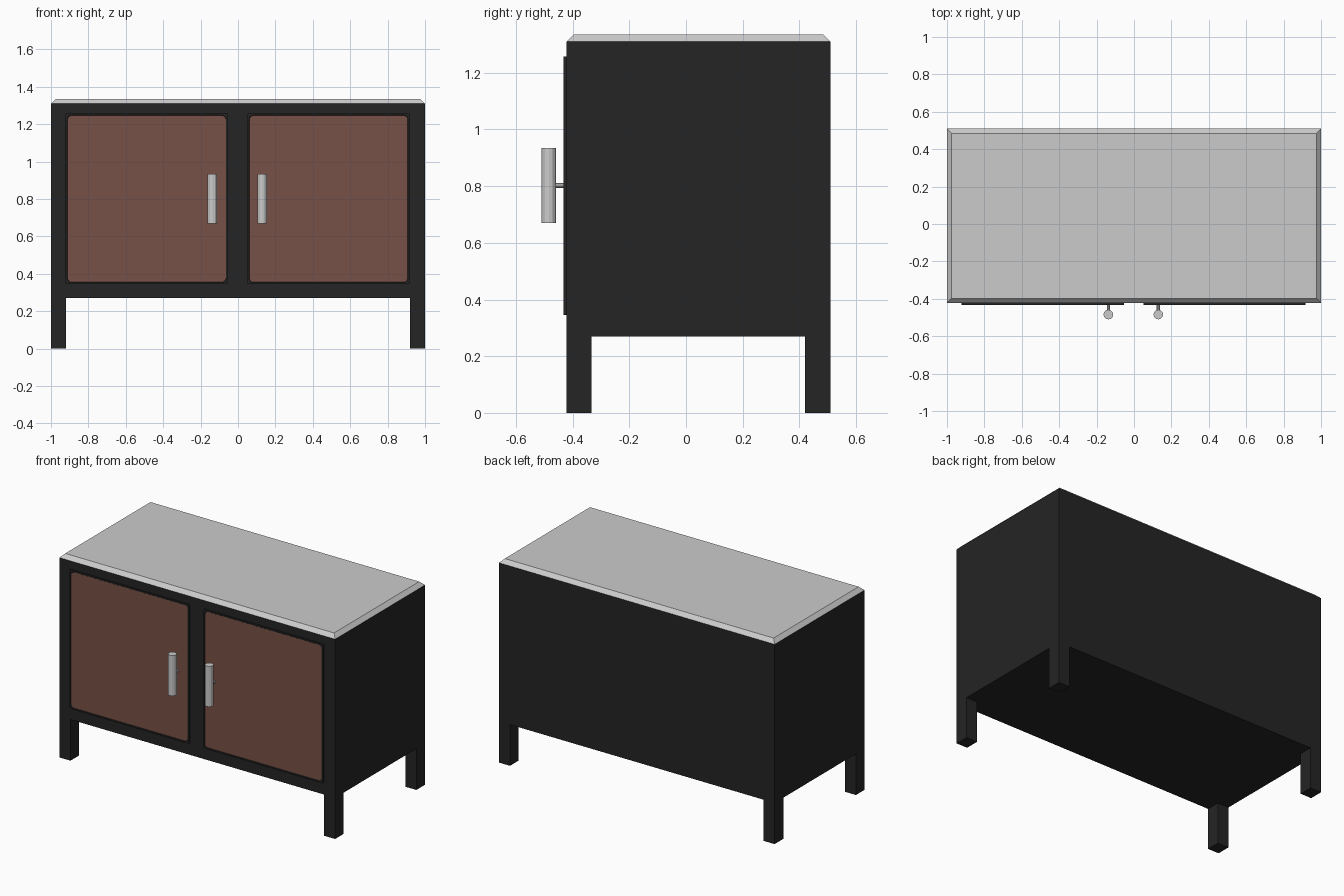
import bpy, bmesh, math
from mathutils import Vector, Matrix

if "Cube" in bpy.data.objects:
    bpy.data.objects.remove(bpy.data.objects["Cube"])


def material(name, rgb):
    m = bpy.data.materials.new(name)
    m.diffuse_color = (*rgb, 1)
    m.use_nodes = True
    m.node_tree.nodes["Principled BSDF"].inputs["Base Color"].default_value = m.diffuse_color
    return m


BLACK = material("charcoal black", (0.018, 0.018, 0.018))
BROWN = material("warm brown", (0.185, 0.083, 0.063))
GREY = material("light grey", (0.60, 0.60, 0.60))


def finish(name, bm, *mats):
    bmesh.ops.recalc_face_normals(bm, faces=bm.faces)
    me = bpy.data.meshes.new(name)
    bm.to_mesh(me)
    bm.free()
    for m in mats:
        me.materials.append(m)
    ob = bpy.data.objects.new(name, me)
    bpy.context.collection.objects.link(ob)
    return ob


def box(name, lo, hi, mat, taper=0.0):
    """Box between two corners; taper pulls the top face inwards."""
    bm = bmesh.new()
    bmesh.ops.create_cube(bm, size=1)
    lo, hi = Vector(lo), Vector(hi)
    for v in bm.verts:
        top = v.co.z > 0
        for i in range(3):
            s = v.co[i]
            v.co[i] = hi[i] if s > 0 else lo[i]
            if top and i < 2:
                v.co[i] -= math.copysign(taper, s)
    return finish(name, bm, mat)


def cylinder(name, centre, r, depth, sides, mat, rot=Matrix()):
    bm = bmesh.new()
    bmesh.ops.create_cone(bm, cap_ends=True, segments=sides, radius1=r, radius2=r,
                          depth=depth, matrix=Matrix.Translation(centre) @ rot)
    return finish(name, bm, mat)


def rounded_loop(bm, x0, x1, z0, z1, r, y, n=5):
    corners = [(x1 - r, z1 - r), (x0 + r, z1 - r), (x0 + r, z0 + r), (x1 - r, z0 + r)]
    verts = []
    for q, (cx, cz) in enumerate(corners):
        for k in range(n + 1):
            a = math.pi / 2 * (q + k / n)
            verts.append(bm.verts.new((cx + r * math.cos(a), y, cz + r * math.sin(a))))
    return verts


def door(name, x0, x1):
    """Thin framed door with a shallow recessed brown panel."""
    z0, z1 = 0.345, 1.257
    bm = bmesh.new()
    loops = [rounded_loop(bm, x0 + d, x1 - d, z0 + d, z1 - d, r, y)
             for d, r, y in ((0, 0.006, -0.418), (0, 0.006, -0.432),
                             (0.009, 0.022, -0.432), (0.011, 0.022, -0.429))]
    for a, b in zip(loops, loops[1:]):
        for i in range(len(a)):
            j = (i + 1) % len(a)
            bm.faces.new((a[i], a[j], b[j], b[i]))
    bm.faces.new(loops[0])
    bm.faces.new(loops[-1]).material_index = 1
    finish(name, bm, BLACK, BROWN)


# Cabinet body and bevelled top
box("cabinet_body", (-1, -0.422, 0.27), (1, 0.51, 1.31), BLACK)
box("table_top", (-1, -0.422, 1.31), (1, 0.51, 1.335), GREY, taper=0.025)

# Legs, one at each corner
for sx, side in ((-1, "left"), (1, "right")):
    xa, xb = sorted((sx, sx * 0.92))
    box(f"front_{side}_leg", (xa, -0.422, 0), (xb, -0.333, 0.27), BLACK)
    box(f"back_{side}_leg", (xa, 0.42, 0), (xb, 0.51, 0.27), BLACK)

# Doors
door("left_door", -0.922, -0.054)
door("right_door", 0.05, 0.918)

# Handles: upright bar on a small stem
for x, side in ((-0.137, "left"), (0.130, "right")):
    cylinder(f"{side}_handle_bar", (x, -0.484, 0.802), 0.026, 0.265, 12, GREY)
    cylinder(f"{side}_handle_stem", (x, -0.445, 0.802), 0.009, 0.04, 10, GREY,
             Matrix.Rotation(math.pi / 2, 4, 'X'))
